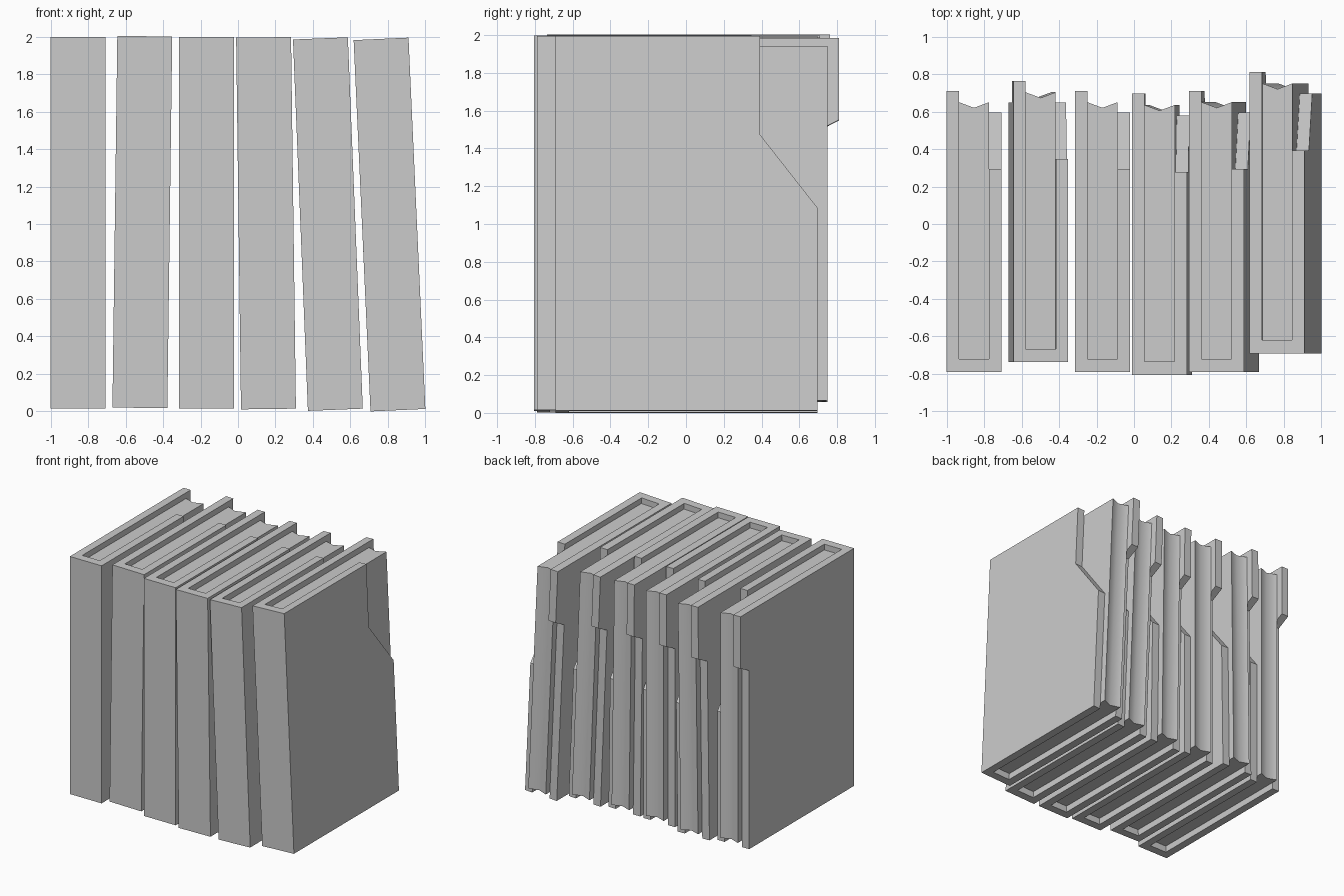
import bpy, bmesh, math
from mathutils import Matrix, Vector

if "Cube" in bpy.data.objects:
    bpy.data.objects.remove(bpy.data.objects["Cube"])

W, L, H = 0.293, 1.5, 1.983      # slipcase width, depth, height
T = 0.066                        # board thickness


def prism(name, points, offset):
    """Extrude a closed 3D polygon along an offset vector into a mesh."""
    bm = bmesh.new()
    face = bm.faces.new([bm.verts.new(p) for p in points])
    ext = bmesh.ops.extrude_face_region(bm, geom=[face])
    verts = [g for g in ext["geom"] if isinstance(g, bmesh.types.BMVert)]
    bmesh.ops.translate(bm, vec=Vector(offset), verts=verts)
    bmesh.ops.recalc_face_normals(bm, faces=bm.faces)
    mesh = bpy.data.meshes.new(name)
    bm.to_mesh(mesh)
    bm.free()
    return mesh


def side_board(name, x, profile):
    """Board cut to a (y, z) side profile."""
    return prism(name, [(x, y, z) for y, z in profile], (T, 0, 0))


# Left board has a tab at the top, right board the matching cut-away corner
left = side_board("left_board", 0, [
    (0, 0), (1.385, 0), (1.385, 1.49), (L, 1.55), (L, H), (0, H)])
right = side_board("right_board", W - T, [
    (0, 0), (1.385, 0), (1.385, 1.075), (1.083, 1.46), (1.083, H), (0, H)])

# Spine board joining the two sides
spine = prism("spine", [(T, 0, 0), (W - T, 0, 0), (W - T, 0.07, 0), (T, 0.07, 0)], (0, 0, H))

# Recessed inner block with a hollowed back edge
block = prism("inner_block", [
    (T, 0.07, 0.055), (W - T, 0.07, 0.055), (W - T, 1.44, 0.055),
    (W / 2, 1.41, 0.055), (T, 1.44, 0.055)], (0, 0, 1.88))

# Row of six: bottom-left corner x, front y, bottom z, lean to the right (degrees)
row = [
    (-1.0, -0.79, 0.016, 0.0),
    (-0.67, -0.737, 0.021, 0.75),
    (-0.315, -0.79, 0.016, 0.0),
    (0.016, -0.805, 0.011, -0.75),
    (0.373, -0.79, 0.003, -2.3),
    (0.707, -0.69, 0.0, -2.6),
]
for i, (x, y, z, lean) in enumerate(row, 1):
    place = Matrix.Translation((x, y, z)) @ Matrix.Rotation(math.radians(lean), 4, 'Y')
    for mesh in (left, right, spine, block):
        obj = bpy.data.objects.new(f"{mesh.name}_{i}", mesh)
        obj.matrix_world = place
        bpy.context.collection.objects.link(obj)
        if mesh is block and i == 1:
            bpy.ops.object.select_all(action='DESELECT')
            obj.select_set(True)
            bpy.context.view_layer.objects.active = obj
            bpy.ops.object.shade_smooth_by_angle(angle=math.radians(45))
